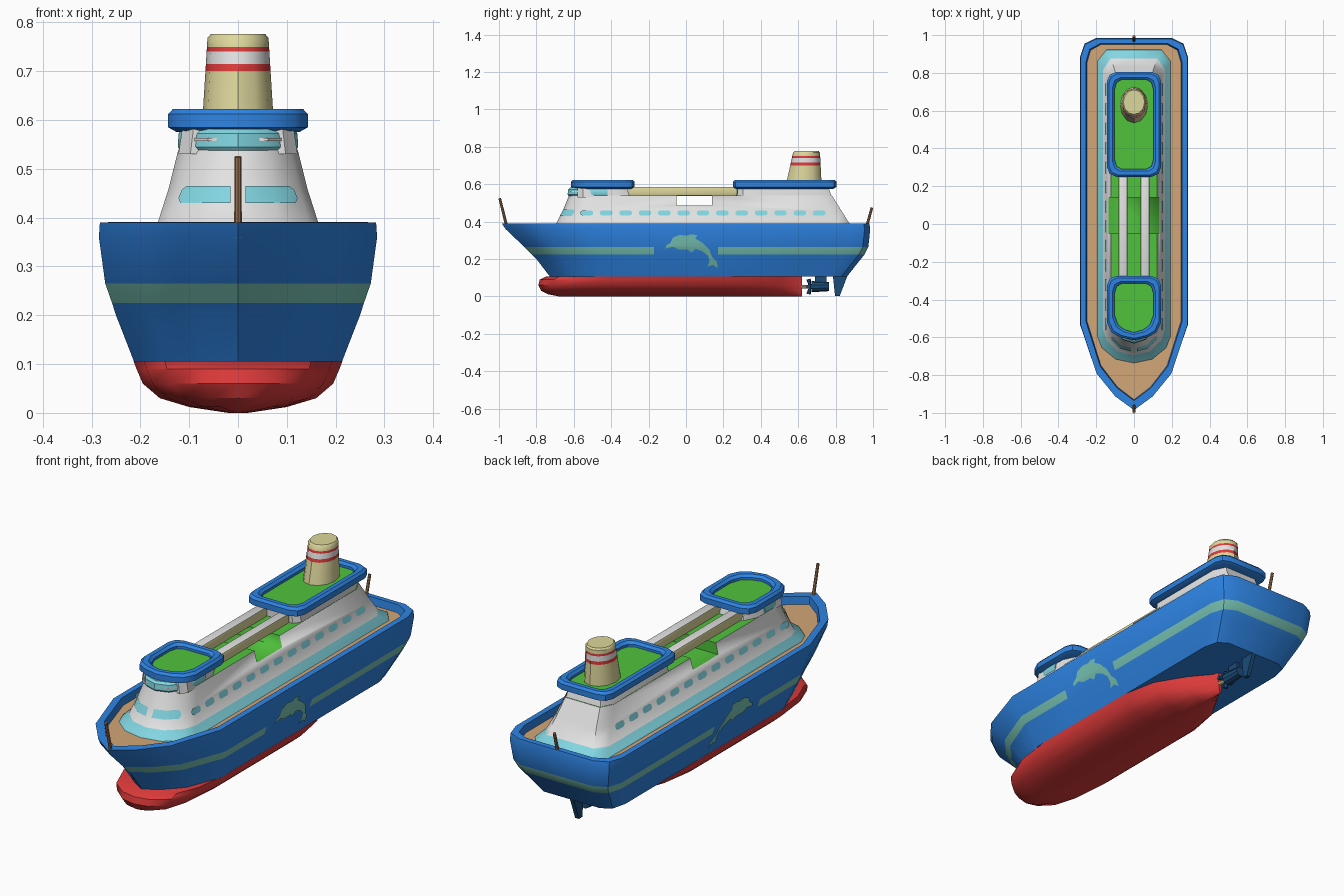
import bpy, bmesh
from math import sin, cos, pi, radians
from mathutils import Vector, Matrix

if "Cube" in bpy.data.objects:
    bpy.data.objects.remove(bpy.data.objects["Cube"])


def material(name, hex_code):
    chans = [int(hex_code[i:i + 2], 16) / 255 for i in (0, 2, 4)]
    col = [c / 12.92 if c < 0.04 else ((c + 0.055) / 1.055) ** 2.4 for c in chans] + [1]
    m = bpy.data.materials.new(name)
    m.use_nodes = True
    m.diffuse_color = col
    m.node_tree.nodes["Principled BSDF"].inputs["Base Color"].default_value = col
    return m


BLUE = material("hull_blue", "2E84E4")
PALE = material("pale_sea_green", "78C3B4")
RED = material("red", "DE3A3A")
TAN = material("deck_tan", "D2A678")
WHITE = material("white", "E2E2E2")
CYAN = material("cyan", "82D6E2")
GREEN = material("green", "50C33C")
CREAM = material("cream", "DED79C")
NAVY = material("navy", "1A4C78")
WOOD = material("pole_wood", "A97C55")


def finish(name, bm, mats, fix_normals=True):
    """Turn a bmesh into a shaded object."""
    if fix_normals:
        bmesh.ops.recalc_face_normals(bm, faces=bm.faces)
    me = bpy.data.meshes.new(name)
    bm.to_mesh(me)
    bm.free()
    for m in mats:
        me.materials.append(m)
    ob = bpy.data.objects.new(name, me)
    bpy.context.collection.objects.link(ob)
    bpy.ops.object.select_all(action="DESELECT")
    ob.select_set(True)
    bpy.context.view_layer.objects.active = ob
    bpy.ops.object.shade_smooth_by_angle(angle=radians(35))
    return ob


def outline(w, front, back, length, bow, stern, mids=()):
    """Closed plan outline, mirrored about x = 0."""
    half = [(f * w, front + d * length) for f, d in bow]
    half += [(w, y) for y in mids]
    half += [(f * w, back + d) for f, d in stern]
    return half + [(-x, y) for x, y in reversed(half) if x > 1e-6]


def loft(name, rings, layers, cap):
    """Skin stacked (z, outline) rings; a layer is a material or a rule of y."""
    mats = []

    def slot(m):
        if m not in mats:
            mats.append(m)
        return mats.index(m)

    bm = bmesh.new()
    loops = [[bm.verts.new((x, y, z)) for x, y in pts] for z, pts in rings]
    n = len(loops[0])
    for a, b, layer in zip(loops, loops[1:], layers):
        for i in range(n):
            j = (i + 1) % n
            f = bm.faces.new((a[i], a[j], b[j], b[i]))
            y = f.calc_center_median().y
            f.material_index = slot(layer(y) if callable(layer) else layer)
    first = layers[0](0) if callable(layers[0]) else layers[0]
    bm.faces.new(loops[0]).material_index = slot(first)
    bm.faces.new(loops[-1]).material_index = slot(cap)
    return finish(name, bm, mats)


def interp(table, z, col):
    for a, b in zip(table, table[1:]):
        if z <= b[0]:
            return a[col] + (b[col] - a[col]) * (z - a[0]) / (b[0] - a[0])
    return table[-1][col]


def plate(name, shapes, mat, place, outward, cuts_u=(), cuts_z=()):
    """Painted patches: flat (u, z) shapes cut at creases, then laid on a wall."""
    bm = bmesh.new()
    for pts in shapes:
        bm.faces.new([bm.verts.new((u, 0, z)) for u, z in pts])
    for axis, cuts in ((Vector((1, 0, 0)), cuts_u), (Vector((0, 0, 1)), cuts_z)):
        for c in cuts:
            bmesh.ops.bisect_plane(bm, geom=bm.verts[:] + bm.edges[:] + bm.faces[:],
                                   plane_co=axis * c, plane_no=axis)
    for v in bm.verts:
        v.co = place(v.co.x, v.co.z)
    bm.normal_update()
    for f in bm.faces:
        if f.normal.dot(Vector(outward)) < 0:
            f.normal_flip()
    finish(name, bm, [mat], False)


def box(name, lo, hi, mats, bevel=0):
    bm = bmesh.new()
    lo, hi = Vector(lo), Vector(hi)
    bmesh.ops.create_cube(bm, size=1, matrix=Matrix.Translation((lo + hi) / 2) @ Matrix.Diagonal((*(hi - lo), 1)))
    if bevel:
        bmesh.ops.bevel(bm, geom=bm.edges[:], offset=bevel, segments=2, affect="EDGES", profile=0.5)
    bm.normal_update()
    for f in bm.faces:
        f.material_index = int(len(mats) > 1 and f.normal.z > 0.5)
    return finish(name, bm, mats)


def rod(name, start, end, r1, r2, mat, sides=8):
    a, b = Vector(start), Vector(end)
    bm = bmesh.new()
    rot = (b - a).to_track_quat("Z", "Y").to_matrix().to_4x4()
    bmesh.ops.create_cone(bm, cap_ends=True, segments=sides, radius1=r1, radius2=r2,
                          depth=(b - a).length, matrix=Matrix.Translation((a + b) / 2) @ rot)
    finish(name, bm, [mat])


# Upper hull with stripe, bulwark and recessed deck: z, half width, bow, stern, bow length
HULL = [(.105, .213, -.727, .86, .29), (.2, .25, -.80, .935, .34), (.225, .258, -.825, .955, .35),
        (.265, .272, -.865, .975, .38), (.36, .285, -.965, .985, .43), (.39, .283, -.985, .98, .45),
        (.391, .255, -.935, .955, .42), (.355, .25, -.93, .95, .42)]
hull_bow = [(0, 0), (.35, .16), (.70, .43), (1, 1)]
hull_stern = [(1, -.10), (.92, -.03), (.7, 0), (0, 0)]


def stripe(y):
    return BLUE if -.1 < y < .1 else PALE


loft("hull", [(z, outline(w, f, b, l, hull_bow, hull_stern, (-.17, .17))) for z, w, f, b, l in HULL],
     [BLUE, BLUE, stripe, BLUE, BLUE, BLUE, BLUE], TAN)

# Red lower hull with rounded bulb and narrow skeg
KEEL = [(0, .02, -.68), (.012, .10, -.74), (.03, .16, -.775), (.06, .195, -.79),
        (.09, .208, -.782), (.106, .214, -.75)]
keel_bow = [(0, 0), (.35, .04), (.7, .2), (.9, .5), (1, 1)]
keel_stern = [(1, -.42), (.85, -.26), (.45, -.12), (.1, -.03), (.05, 0), (0, 0)]
loft("lower_hull", [(z, outline(w, f, .62, .36, keel_bow, keel_stern)) for z, w, f in KEEL],
     [RED] * 5, RED)

# Leaping sea animal painted on both sides
leaper = [(-.11, .255), (-.105, .275), (-.085, .285), (-.07, .315), (-.035, .328), (.01, .325),
          (.025, .332), (.06, .328), (.05, .31), (.09, .285), (.125, .25), (.14, .21), (.165, .185),
          (.17, .15), (.145, .168), (.115, .16), (.125, .185), (.12, .215), (.09, .24), (.05, .255),
          (.03, .235), (.01, .25), (-.04, .25), (-.07, .265)]
for side, s in (("left", 1), ("right", -1)):
    plate(side + "_leaper", [leaper], PALE,
          lambda u, z: Vector((s * (interp(HULL[:6], z, 1) + .004), u, z)), (s, 0, 0),
          cuts_z=(.2, .225, .265))

# Superstructure with flared base
HOUSE = [(.35, .195, -.74, .925), (.362, .19, -.73, .92), (.388, .165, -.695, .875),
         (.46, .142, -.658, .83), (.54, .122, -.625, .78)]
house_bow = [(0, 0), (.5, .02), (.88, .08), (1, .14)]
house_stern = [(1, -.06), (.75, 0), (0, 0)]
house = loft("superstructure",
             [(z, outline(w, f, b, 1, house_bow, house_stern)) for z, w, f, b in HOUSE],
             [CYAN, CYAN, WHITE, WHITE], GREEN)

# Open notch across the middle of the superstructure
cutter = box("notch_cutter", (-.3, -.05, .487), (.3, .14, .6), [GREEN])
cutter.hide_render = True
mod = house.modifiers.new("notch", "BOOLEAN")
mod.operation, mod.object, mod.solver = "DIFFERENCE", cutter, "EXACT"
mod.material_mode = "TRANSFER"
bpy.ops.object.select_all(action="DESELECT")
bpy.context.view_layer.objects.active = house
house.select_set(True)
bpy.ops.object.modifier_apply(modifier=mod.name)
bpy.data.objects.remove(cutter)

# Side windows
pane = [(-.033, -.007), (-.022, -.014), (.022, -.014), (.033, -.007),
        (.033, .007), (.022, .014), (-.022, .014), (-.033, .007)]
panes = [[(-.53 + .1035 * i + u, .446 + z) for u, z in pane] for i in range(13)]
for side, s in (("left", 1), ("right", -1)):
    plate(side + "_windows", panes, CYAN,
          lambda u, z: Vector((s * (interp(HOUSE, z, 1) + .003), u, z)), (s, 0, 0), cuts_z=(.46,))


def on_front(x, z):
    """Point just ahead of the curved front wall."""
    w, f = interp(HOUSE, z, 1), interp(HOUSE, z, 2)
    return Vector((x, f + interp(house_bow, abs(x) / w, 1) - .005, z))


front_panes = [[(s * x, z) for x, z in ((.015, .43), (.118, .43), (.122, .44), (.115, .457), (.105, .465), (.015, .465))]
               for s in (1, -1)]
plate("front_windows", front_panes, CYAN, on_front, (0, -1, 0), cuts_u=(-.072, .072), cuts_z=(.46,))

# Bridge and raised blocks under the two upper decks
loft("bridge", [(z, outline(w, f, -.42, 1, house_bow, [(1, 0), (0, 0)]))
                for z, w, f in ((.538, .119, -.628), (.545, .123, -.633), (.572, .122, -.63), (.582, .115, -.62))],
     [CYAN] * 3, CYAN)
plate("bridge_line", [[(-.09, .557), (.09, .557), (.09, .563), (-.09, .563)]], WHITE,
      lambda x, z: Vector((x, -.637 + interp(house_bow, abs(x) / .122, 1), z)), (0, -1, 0),
      cuts_u=(-.061, .061))
square_end = [(0, 0), (.8, 0), (1, .03)]
for name, front, back in (("front_block", -.58, -.30), ("rear_block", .275, .78)):
    loft(name, [(z, outline(w, front, b, 1, square_end, [(1, -.06), (.75, 0), (0, 0)]))
                for z, w, b in ((.53, .122, back), (.59, .113, back - .02))], [WHITE], WHITE)

# Upper decks: thick blue rims around green floors
RIM = [(.575, .018), (.585, 0), (.612, 0), (.623, .01), (.623, .03), (.612, .041), (.6, .041)]
round_bow = [(0, 0), (.5, .015), (.82, .04), (1, .09)]
round_end = [(1, -.05), (.9, -.015), (.65, 0), (0, 0)]
square_bow = [(f, -d) for f, d in reversed(round_end)]
for name, front, back, bow in (("front_upper_deck", -.615, -.275, round_bow),
                               ("rear_upper_deck", .25, .805, square_bow)):
    loft(name, [(z, outline(.143 - i, front + i, back - i, 1, bow, round_end)) for z, i in RIM],
         [BLUE] * 6, GREEN)

# Twin roof beams spanning the notch
for side, s in (("left", 1), ("right", -1)):
    box(side + "_roof_beam", (min(s * .035, s * .082), -.32, .538), (max(s * .035, s * .082), .275, .586),
        [CREAM, WHITE], .008)

# Funnel with red and white bands
FUNNEL = [(.6, 0), (.70, .57), (.715, .65), (.74, .79), (.75, .85), (.768, .95), (.776, 1)]


def funnel_ring(t, shrink):
    w, h, c = .073 - .011 * t - shrink, .095 - .024 * t - shrink, .63 + .015 * t
    return [(w * sin(2 * pi * i / 12), c - h * cos(2 * pi * i / 12)) for i in range(12)]


loft("funnel", [(z, funnel_ring(t, .006 if t == 1 else 0)) for z, t in FUNNEL],
     [CREAM, RED, WHITE, RED, CREAM, CREAM], CREAM)

# Bow and stern poles
rod("bow_pole", (0, -.955, .36), (0, -.996, .525), .008, .007, WOOD)
rod("stern_pole", (0, .962, .36), (0, .994, .475), .008, .007, WOOD)

# Propeller and rudder
rod("propeller_shaft", (0, .60, .052), (0, .68, .052), .01, .01, CREAM)
rod("propeller_hub", (0, .67, .052), (0, .765, .052), .03, .024, NAVY, 10)
box("propeller_strut", (-.01, .69, .06), (.01, .75, .11), [NAVY])
for i in range(4):
    a = i * pi / 2
    tip = (.04 * sin(a), .655, .052 + .04 * cos(a))
    rod("propeller_blade_%d" % (i + 1), (0, .665, .052), tip, .006, .012, NAVY, 6)
bm = bmesh.new()
blade = bm.faces.new([bm.verts.new((-.01, y, z)) for y, z in ((.785, .115), (.865, .115), (.822, .002), (.797, .002))])
grown = bmesh.ops.extrude_face_region(bm, geom=[blade])
bmesh.ops.translate(bm, vec=(.02, 0, 0), verts=[v for v in grown["geom"] if isinstance(v, bmesh.types.BMVert)])
finish("rudder", bm, [NAVY])
